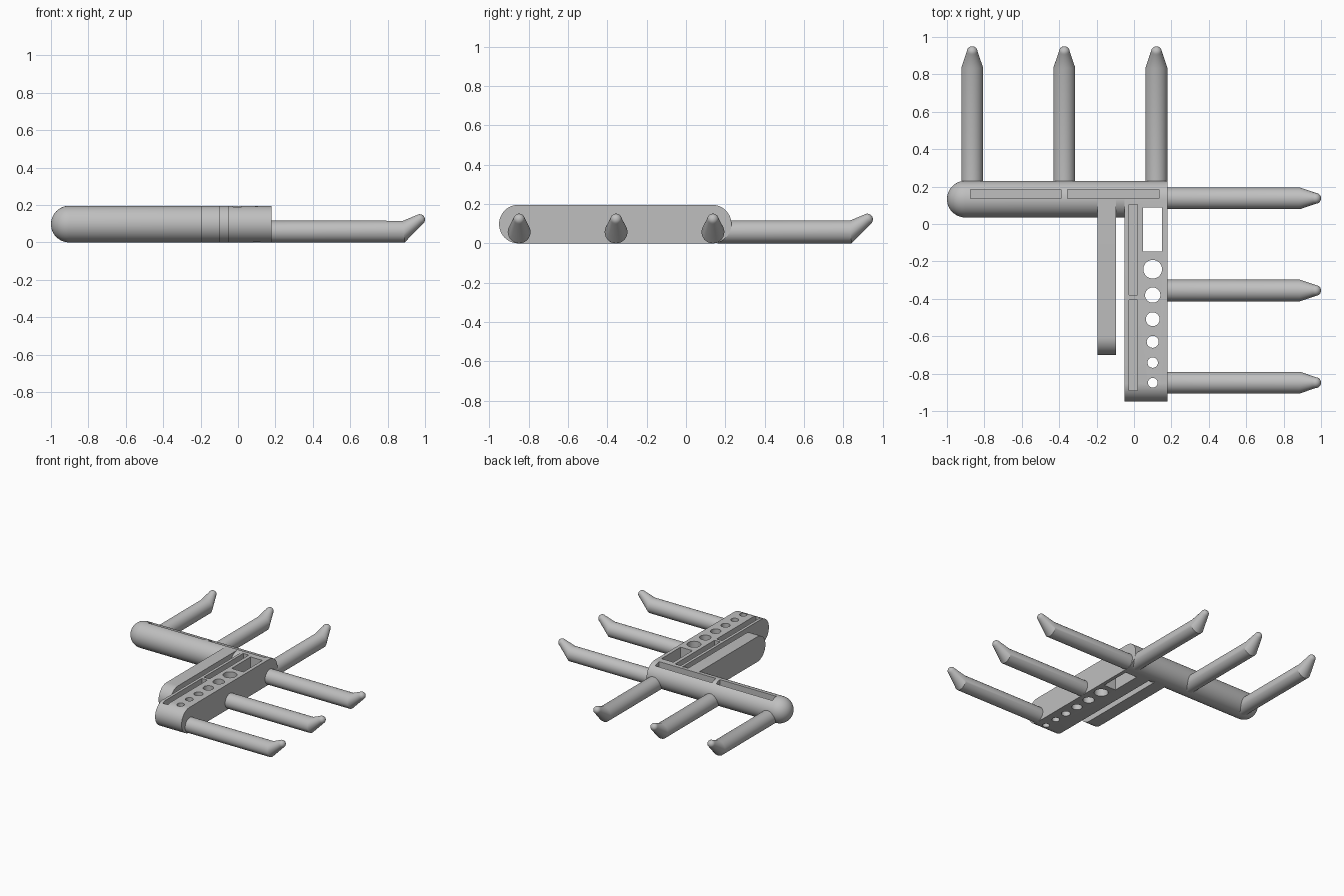
import bpy, bmesh, math
from mathutils import Vector, Matrix

if "Cube" in bpy.data.objects:
    bpy.data.objects.remove(bpy.data.objects["Cube"])

grey = bpy.data.materials.new("plain grey")
grey.use_nodes = True
grey.diffuse_color = (0.52, 0.52, 0.52, 1)
grey.node_tree.nodes["Principled BSDF"].inputs["Base Color"].default_value = grey.diffuse_color

R = 0.098           # radius shared by the rod and the slab ends
ROD_Y = 0.133       # axis of the long rod
SLAB_X = (-0.05, 0.178)
SLOT_FLOOR = 0.13


def finish(name, bm, helper=False):
    bmesh.ops.recalc_face_normals(bm, faces=bm.faces)
    mesh = bpy.data.meshes.new(name)
    bm.to_mesh(mesh)
    bm.free()
    mesh.materials.append(grey)
    obj = bpy.data.objects.new(name, mesh)
    bpy.context.collection.objects.link(obj)
    obj.hide_render = helper
    return obj


def loft(bm, rings):
    """Skin closed rings of points and cap both ends."""
    loops = [[bm.verts.new(p) for p in ring] for ring in rings]
    n = len(loops[0])
    for a, b in zip(loops, loops[1:]):
        for i in range(n):
            j = (i + 1) % n
            bm.faces.new((a[i], a[j], b[j], b[i]))
    bm.faces.new(loops[0][::-1])
    bm.faces.new(loops[-1])


def circle(centre, radius, tilt=0.0, n=32):
    """Ring facing +y, tipped upward by tilt."""
    turn = Matrix.Rotation(tilt, 3, 'X')
    return [Vector(centre) + turn @ Vector((radius * math.cos(t), 0, radius * math.sin(t)))
            for t in (2 * math.pi * i / n for i in range(n))]


def slab(name, x0, x1, front, back, round_back):
    """Bar with a rounded front end, extruded across x."""
    arc = [math.pi * i / 24 for i in range(25)]
    profile = [(front - R * math.sin(t), R + R * math.cos(t)) for t in arc]
    if round_back:
        profile += [(back + R * math.sin(t), R - R * math.cos(t)) for t in arc]
    else:
        profile += [(back, 0), (back, 2 * R)]
    bm = bmesh.new()
    loft(bm, [[(x, y, z) for y, z in profile] for x in (x0, x1)])
    return finish(name, bm)


def prong(name, base, angle, reach):
    """Straight peg whose tapered, rounded tip bends upward."""
    r, tip_r, tilt = 0.058, 0.029, math.radians(35)
    tip = Vector((0, reach - tip_r, 0.122))
    axis = Vector((0, math.cos(tilt), math.sin(tilt)))
    rings = [circle((0, 0, r), r), circle((0, reach - 0.113, r), r, math.radians(4))]
    for k in range(6):
        a = math.radians(16 * k)
        rings.append(circle(tip + axis * tip_r * math.sin(a), tip_r * math.cos(a), tilt))
    bm = bmesh.new()
    loft(bm, rings)
    obj = finish(name, bm)
    obj.matrix_world = Matrix.Translation(base) @ Matrix.Rotation(angle, 4, 'Z')
    return obj


def add_box(bm, x0, x1, y0, y1, z0):
    loft(bm, [[(x0, y0, z), (x1, y0, z), (x1, y1, z), (x0, y1, z)] for z in (z0, 0.3)])


# Long rod with a domed left end
bm = bmesh.new()
to_x = Matrix.Rotation(-math.pi / 2, 3, 'Z')
rings = []
for k in range(1, 13):
    a = math.radians(7.5 * k)
    rings.append(circle((0, -1 + R - R * math.cos(a), 0), R * math.sin(a), n=48))
rings.append(circle((0, SLAB_X[0], 0), R, n=48))
loft(bm, [[to_x @ p + Vector((0, ROD_Y, R)) for p in ring] for ring in rings])
rod = finish("long_rod", bm)

# Wide holder slab and thin side plate
holder = slab("holder_slab", *SLAB_X, -0.95 + R, ROD_Y, True)
plate = slab("side_plate", -0.195, -0.095, -0.7 + R, ROD_Y, False)

# Cutter: shallow slots, square opening and graded round holes
bm = bmesh.new()
for x0, x1 in ((-0.875, -0.39), (-0.355, 0.135)):
    add_box(bm, x0, x1, 0.137, 0.185, SLOT_FLOOR)
for y0, y1 in ((-0.89, -0.405), (-0.38, 0.105)):
    add_box(bm, -0.028, 0.02, y0, y1, SLOT_FLOOR)
add_box(bm, 0.048, 0.15, -0.148, 0.087, -0.1)
for y, r in ((-0.242, 0.05), (-0.38, 0.041), (-0.509, 0.037),
             (-0.63, 0.032), (-0.741, 0.028), (-0.849, 0.026)):
    bmesh.ops.create_cone(bm, cap_ends=True, segments=32, radius1=r, radius2=r, depth=0.6,
                          matrix=Matrix.Translation((0.1, y, R)))
cutter = finish("hole_cutter", bm, helper=True)
for obj in (rod, holder):
    cut = obj.modifiers.new("holes", 'BOOLEAN')
    cut.operation = 'DIFFERENCE'
    cut.solver = 'EXACT'
    cut.object = cutter
    bpy.context.view_layer.objects.active = obj
    bpy.ops.object.modifier_apply(modifier=cut.name)
bpy.data.objects.remove(cutter)

# Three prongs behind the rod and three on the left of the slab
parts = [rod, holder, plate]
for i in range(3):
    x = -0.865 + 0.4925 * i
    parts.append(prong(f"back_prong_{i + 1}", (x, 0.16, 0), 0, 0.79))
    y = 0.137 - 0.4925 * i
    parts.append(prong(f"left_prong_{i + 1}", (0.165, y, 0), -math.pi / 2, 0.835))

# Smooth rounded surfaces, crisp edges
bpy.ops.object.select_all(action='DESELECT')
for obj in parts:
    obj.select_set(True)
bpy.context.view_layer.objects.active = rod
bpy.ops.object.shade_smooth_by_angle(angle=math.radians(25))
